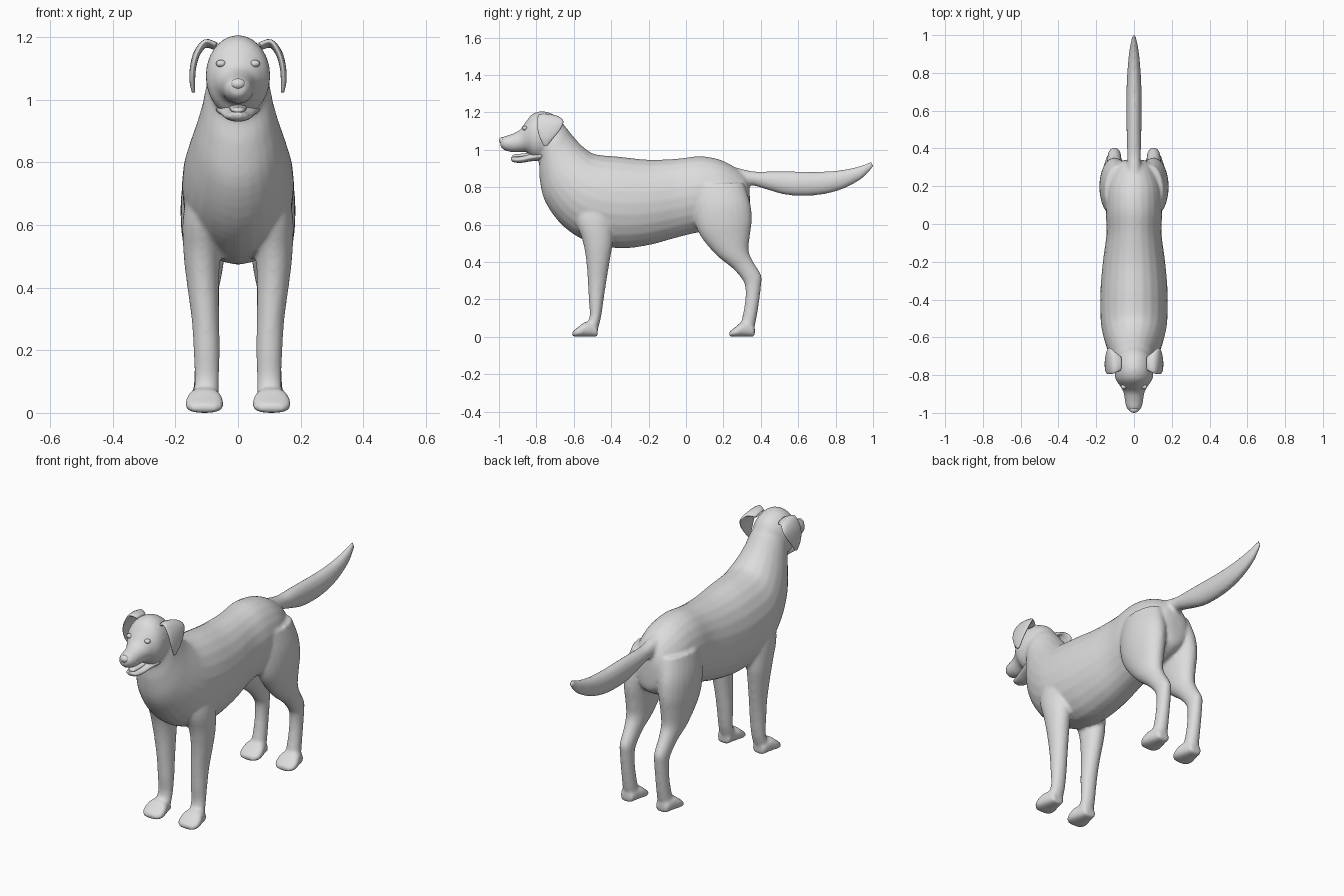
import bpy, bmesh, math
from mathutils import Vector

fur = bpy.data.materials.new("pale_grey")
fur.diffuse_color = (0.72, 0.72, 0.72, 1)


def spline(a, b, c, d, t):
    """Catmull-Rom blend of four tuples."""
    return [0.5 * (2 * q + (r - p) * t + (2 * p - 5 * q + 4 * r - s) * t * t
                   + (3 * q - p - 3 * r + s) * t ** 3)
            for p, q, r, s in zip(a, b, c, d)]


def loft(bm, rings, mirror=1, power=1.0, sides=24, steps=4):
    """Skin oval sections: (y1, z1, y2, z2, x centre, half width) per ring."""
    n = len(rings)
    path = []
    for i in range(n - 1):
        four = [rings[min(max(i + k, 0), n - 1)] for k in (-1, 0, 1, 2)]
        path += [spline(*four, s / steps) for s in range(steps)]
    path.append(list(rings[-1]))
    mids = [Vector((r[4], (r[0] + r[2]) / 2, (r[1] + r[3]) / 2)) for r in path]
    loops = []
    for i, r in enumerate(path):
        tangent = mids[min(i + 1, len(mids) - 1)] - mids[max(i - 1, 0)]
        axis = Vector((0, r[0] - r[2], r[1] - r[3])) / 2
        across = tangent.cross(axis).normalized() * r[5]
        loop = []
        for k in range(sides):
            a = 2 * math.pi * k / sides
            c, s = math.cos(a), math.sin(a)
            c = math.copysign(abs(c) ** power, c)
            s = math.copysign(abs(s) ** power, s)
            p = mids[i] + axis * c + across * s
            loop.append(bm.verts.new((p.x * mirror, p.y, p.z)))
        loops.append(loop)
    for u, v in zip(loops, loops[1:]):
        for k in range(sides):
            j = (k + 1) % sides
            bm.faces.new((u[k], u[j], v[j], v[k]))
    bm.faces.new(loops[0])
    bm.faces.new(loops[-1][::-1])


def finish(name, bm, voxel=0, smooth=0):
    bmesh.ops.recalc_face_normals(bm, faces=bm.faces)
    me = bpy.data.meshes.new(name)
    bm.to_mesh(me)
    bm.free()
    me.materials.append(fur)
    for p in me.polygons:
        p.use_smooth = True
    ob = bpy.data.objects.new(name, me)
    bpy.context.collection.objects.link(ob)
    if voxel:
        m = ob.modifiers.new("blend", 'REMESH')
        m.mode = 'VOXEL'
        m.voxel_size = voxel
        m.use_smooth_shade = True
    if smooth:
        m = ob.modifiers.new("soften", 'SMOOTH')
        m.factor, m.iterations = 0.5, smooth
    return ob


def mid(rows):
    """Rings on the centre line."""
    return [(a, b, c, d, 0, w) for a, b, c, d, w in rows]


# Torso and neck, rump to throat
torso = mid([
    (.34, .79, .342, .70, .03), (.315, .865, .325, .62, .09),
    (.20, .94, .22, .57, .14), (.08, .965, .08, .56, .15),
    (-.05, .952, -.05, .53, .146), (-.20, .947, -.20, .49, .165),
    (-.35, .962, -.36, .473, .178), (-.48, .975, -.53, .51, .177),
    (-.53, 1.0, -.66, .595, .162), (-.57, 1.035, -.752, .72, .138),
    (-.61, 1.08, -.782, .84, .116), (-.64, 1.118, -.785, .92, .105),
    (-.68, 1.155, -.79, .955, .092)])

# Skull and upper muzzle
head = mid([
    (-.65, 1.13, -.72, 1.0, .07), (-.69, 1.178, -.75, .96, .095),
    (-.76, 1.206, -.79, .945, .103), (-.82, 1.192, -.82, .955, .098),
    (-.86, 1.145, -.85, .985, .076), (-.89, 1.105, -.88, .988, .058),
    (-.93, 1.085, -.92, .986, .050), (-.97, 1.072, -.965, .995, .042),
    (-.996, 1.058, -.99, 1.012, .024)])

# Tail
tail = mid([
    (.25, .91, .28, .80, .040), (.36, .884, .35, .81, .036),
    (.45, .884, .44, .785, .038), (.55, .884, .55, .757, .040),
    (.70, .882, .70, .757, .040), (.82, .890, .83, .787, .034),
    (.92, .910, .94, .845, .023), (.99, .938, 1.006, .912, .008)])

# Legs: front edge, back edge, x centre, half width
front_leg = [
    (-.60, .75, -.36, .78, .09, .06), (-.59, .62, -.385, .62, .11, .066),
    (-.555, .52, -.392, .50, .115, .059), (-.535, .42, -.405, .42, .112, .052),
    (-.525, .30, -.425, .30, .104, .044), (-.52, .20, -.44, .20, .100, .042),
    (-.515, .11, -.455, .10, .100, .039), (-.54, .05, -.475, .03, .103, .042)]
hind_leg = [
    (.03, .80, .31, .82, .085, .07), (.035, .70, .345, .71, .098, .082),
    (.05, .60, .352, .62, .105, .078), (.09, .52, .342, .54, .106, .068),
    (.17, .43, .335, .46, .106, .055), (.25, .365, .36, .40, .105, .042),
    (.305, .30, .402, .33, .104, .036), (.318, .25, .402, .28, .104, .034),
    (.315, .18, .390, .18, .104, .034), (.300, .10, .375, .09, .104, .037),
    (.285, .05, .360, .03, .105, .042)]


def paw(heel):
    rows = [(0, .050, .034), (-.03, .078, .044), (-.07, .078, .056),
            (-.10, .055, .062), (-.125, .036, .052), (-.137, .026, .032)]
    return [(heel + y, top, heel + y, 0, .107, w) for y, top, w in rows]


body = bmesh.new()
for part in (torso, head, tail):
    loft(body, part)
for side in (1, -1):
    loft(body, front_leg, side)
    loft(body, hind_leg, side)
    loft(body, paw(-.472), side, .8)
    loft(body, paw(.368), side, .8)
finish("body", body, .009, 5)

# Lower jaw
bm = bmesh.new()
loft(bm, mid([(-.77, .995, -.77, .943, .070), (-.83, .980, -.83, .938, .056),
              (-.88, .966, -.88, .930, .044), (-.92, .962, -.92, .933, .032),
              (-.937, .960, -.934, .943, .014)]))
finish("lower_jaw", bm)

# Tongue
bm = bmesh.new()
loft(bm, mid([(-.80, .990, -.80, .965, .03), (-.87, .980, -.87, .960, .026),
              (-.915, .976, -.915, .957, .02), (-.928, .970, -.928, .960, .01)]))
finish("tongue", bm)


def ball(name, centre, size):
    bm = bmesh.new()
    bmesh.ops.create_uvsphere(bm, u_segments=20, v_segments=12, radius=1)
    for v in bm.verts:
        v.co = Vector(centre) + Vector([a * b for a, b in zip(v.co, size)])
    finish(name, bm)


# Nose, eyes and folded ears
ball("nose", (0, -.982, 1.05), (.024, .018, .018))
ear = [(-.775, 1.175, -.70, 1.165, .070, .012),
       (-.79, 1.186, -.675, 1.172, .104, .012),
       (-.795, 1.150, -.655, 1.150, .130, .011),
       (-.793, 1.105, -.675, 1.105, .143, .010),
       (-.780, 1.060, -.710, 1.060, .146, .009),
       (-.760, 1.023, -.740, 1.023, .142, .005)]
for side, label in ((1, "left"), (-1, "right")):
    ball(label + "_eye", (.054 * side, -.861, 1.115), (.016, .014, .012))
    bm = bmesh.new()
    loft(bm, ear, side)
    finish(label + "_ear", bm)
